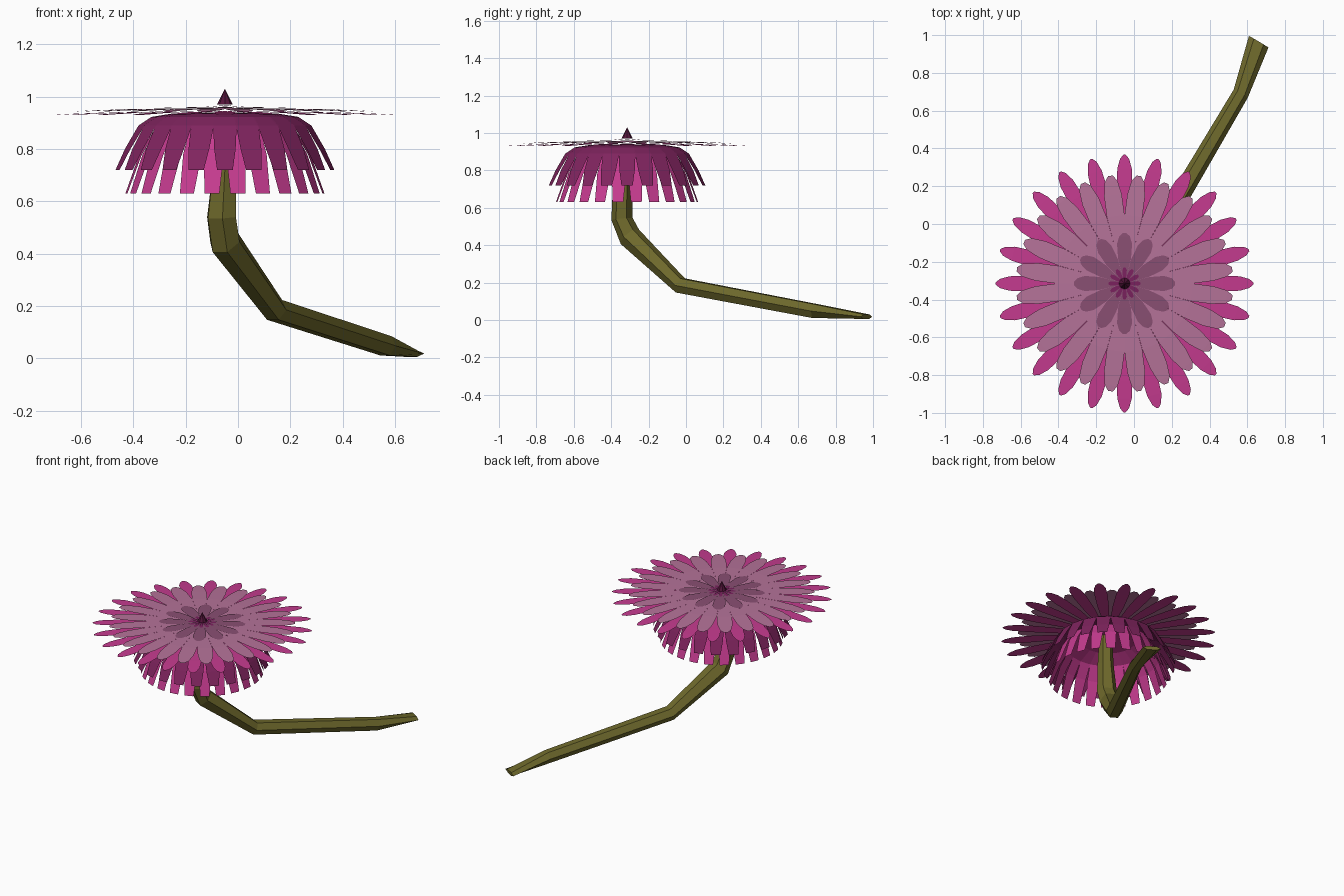
import bpy
import bmesh
from math import sin, cos, pi
from mathutils import Vector

if "Cube" in bpy.data.objects:
    bpy.data.objects.remove(bpy.data.objects["Cube"])

CX, CY = -0.05, -0.315


def material(name, rgb):
    m = bpy.data.materials.new(name)
    m.diffuse_color = [((c + 0.055) / 1.055) ** 2.4 for c in rgb] + [1.0]
    m.use_nodes = True
    m.node_tree.nodes["Principled BSDF"].inputs["Base Color"].default_value = m.diffuse_color
    return m


def finish(name, bm, mat, fix_normals=False):
    if fix_normals:
        bmesh.ops.recalc_face_normals(bm, faces=bm.faces)
    me = bpy.data.meshes.new(name)
    bm.to_mesh(me)
    bm.free()
    me.materials.append(mat)
    ob = bpy.data.objects.new(name, me)
    bpy.context.collection.objects.link(ob)
    return ob


def petal_ring(name, count, profile, mat, offset=0.0):
    """Ring of flat petals; profile rows are (radius, half width, height)."""
    bm = bmesh.new()
    for i in range(count):
        a = pi / 2 + (i + offset) * 2 * pi / count
        out, side = Vector((cos(a), sin(a), 0)), Vector((-sin(a), cos(a), 0))
        prev = None
        for r, w, z in profile:
            c = Vector((CX, CY, z)) + out * r
            row = [bm.verts.new(c - side * w), bm.verts.new(c + side * w)]
            if prev:
                bm.faces.new((prev[0], row[0], row[1], prev[1]))
            prev = row
    return finish(name, bm, mat)


pink = material("pink", (0.77, 0.23, 0.56))
deep = material("deep_pink", (0.50, 0.14, 0.37))
pale = material("pale_pink", (0.71, 0.45, 0.60))
mauve = material("mauve", (0.54, 0.31, 0.45))
core = material("core_magenta", (0.48, 0.13, 0.37))
dark = material("dark_core", (0.33, 0.08, 0.23))
green = material("olive", (0.43, 0.41, 0.17))

# Flat upper petal layers
petal_ring("outer_petals", 24, [
    (0.02, 0.003, 0.945), (0.36, 0.036, 0.942), (0.52, 0.042, 0.938),
    (0.61, 0.038, 0.934), (0.66, 0.024, 0.931), (0.682, 0.006, 0.93)], pink)
petal_ring("pale_petals", 24, [
    (0.02, 0.003, 0.957), (0.36, 0.047, 0.953), (0.47, 0.047, 0.949),
    (0.545, 0.034, 0.946), (0.575, 0.012, 0.944)], pale, 0.5)
petal_ring("inner_petals", 12, [
    (0.01, 0.003, 0.961), (0.13, 0.034, 0.960), (0.21, 0.040, 0.959),
    (0.25, 0.028, 0.958), (0.267, 0.010, 0.957)], mauve)
petal_ring("core_petals", 12, [
    (0.005, 0.002, 0.966), (0.045, 0.010, 0.965), (0.07, 0.012, 0.964),
    (0.085, 0.005, 0.963)], core)

# Drooping lower petal layers
petal_ring("drooping_petals_upper", 24, [
    (0.02, 0.003, 0.940), (0.20, 0.027, 0.936), (0.28, 0.039, 0.923),
    (0.33, 0.045, 0.89), (0.385, 0.041, 0.80), (0.425, 0.030, 0.72)], deep)
petal_ring("drooping_petals_lower", 24, [
    (0.02, 0.003, 0.932), (0.18, 0.025, 0.912), (0.27, 0.036, 0.87),
    (0.325, 0.038, 0.78), (0.38, 0.029, 0.63)], pink, 0.5)

# Pointed centre
bm = bmesh.new()
bmesh.ops.create_cone(bm, cap_ends=True, segments=8, radius1=0.03, radius2=0,
                      depth=0.06)
bmesh.ops.translate(bm, verts=bm.verts, vec=(CX, CY, 1.0))
finish("centre_spike", bm, dark)

# Bent six-sided stem: (centre), half width, half height
stem = [((-0.045, -0.335, 0.93), 0.042, 0.045), ((-0.05, -0.34, 0.73), 0.052, 0.050),
        ((-0.063, -0.342, 0.54), 0.064, 0.055), ((-0.05, -0.30, 0.445), 0.065, 0.062),
        ((0.14, -0.03, 0.185), 0.052, 0.046), ((0.565, 0.69, 0.048), 0.043, 0.043),
        ((0.66, 0.965, 0.018), 0.060, 0.014)]
side = Vector((0.86, -0.51, 0)).normalized()
pts = [Vector(s[0]) for s in stem]
bm = bmesh.new()
rings = []
for i, (c, w, h) in enumerate(stem):
    t = pts[min(i + 1, len(pts) - 1)] - pts[max(i - 1, 0)]
    up = side.cross(t).normalized()
    rings.append([bm.verts.new(pts[i] + side * w * cos(k * pi / 3) + up * h * sin(k * pi / 3))
                  for k in range(6)])
for a, b in zip(rings, rings[1:]):
    for k in range(6):
        n = (k + 1) % 6
        bm.faces.new((a[k], a[n], b[n], b[k]))
bm.faces.new(rings[0])
bm.faces.new(rings[-1])
finish("stem", bm, green, True)
